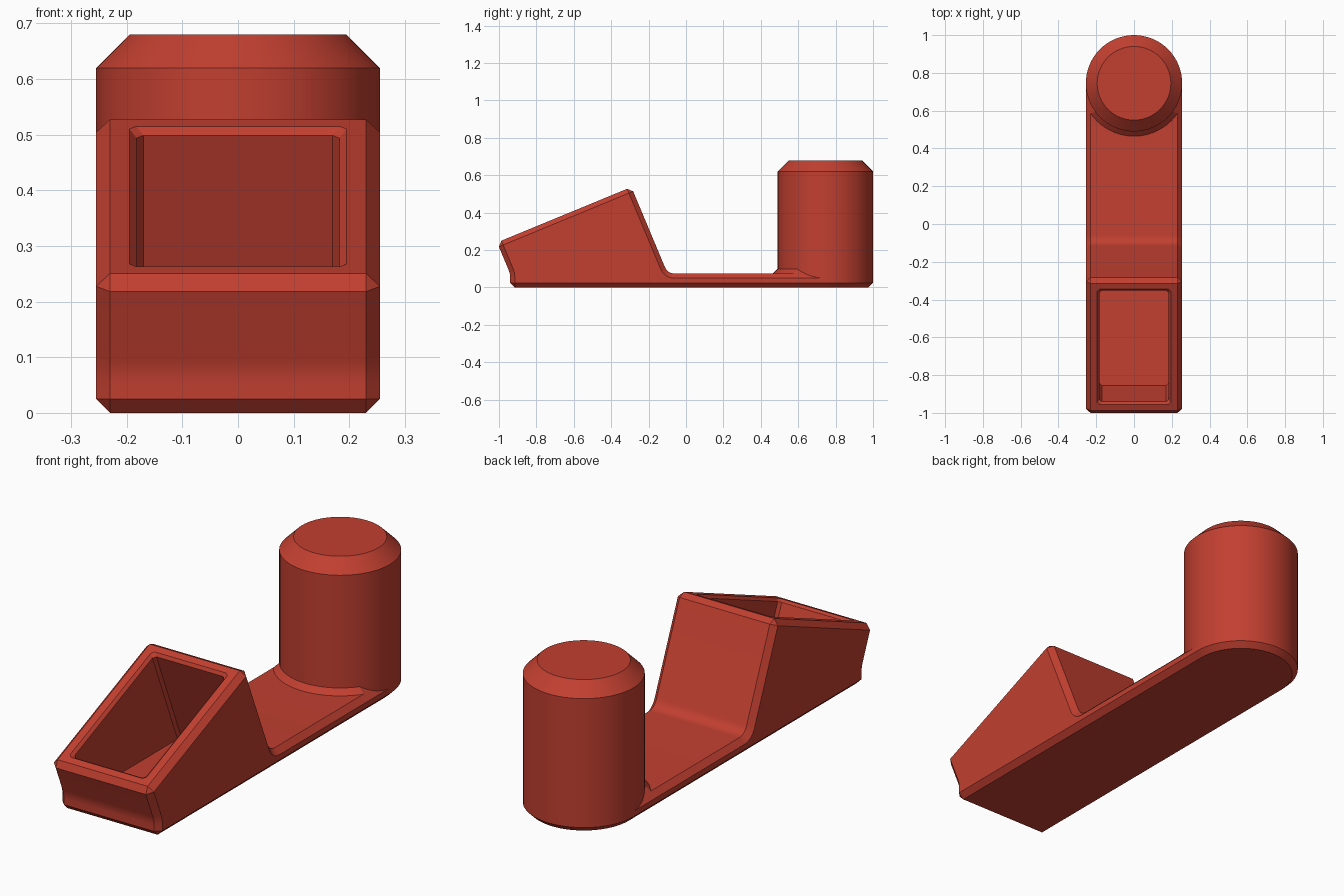
import bpy, bmesh, math
from mathutils import Vector

if "Cube" in bpy.data.objects:
    bpy.data.objects.remove(bpy.data.objects["Cube"])

red = bpy.data.materials.new("brick_red")
red.diffuse_color = (0.54, 0.05, 0.03, 1)
red.use_nodes = True
red.node_tree.nodes["Principled BSDF"].inputs["Base Color"].default_value = red.diffuse_color


def loft(name, rings):
    """Closed solid through rings with equal point counts."""
    bm = bmesh.new()
    loops = [[bm.verts.new(p) for p in ring] for ring in rings]
    n = len(loops[0])
    for a, b in zip(loops, loops[1:]):
        for i in range(n):
            j = (i + 1) % n
            bm.faces.new((a[i], a[j], b[j], b[i]))
    bm.faces.new(loops[0][::-1])
    bm.faces.new(loops[-1])
    bmesh.ops.recalc_face_normals(bm, faces=bm.faces)
    mesh = bpy.data.meshes.new(name)
    bm.to_mesh(mesh)
    bm.free()
    mesh.materials.append(red)
    obj = bpy.data.objects.new(name, mesh)
    bpy.context.collection.objects.link(obj)
    return obj


def lathe(name, profile, cy, n=64):
    return loft(name, [[(r * math.cos(2 * math.pi * i / n),
                         cy + r * math.sin(2 * math.pi * i / n), z)
                        for i in range(n)] for r, z in profile])


def select(obj):
    bpy.ops.object.select_all(action='DESELECT')
    obj.select_set(True)
    bpy.context.view_layer.objects.active = obj


def boolean(obj, cutter, operation):
    mod = obj.modifiers.new("cut", 'BOOLEAN')
    mod.operation, mod.solver, mod.object = operation, 'EXACT', cutter
    select(obj)
    bpy.ops.object.modifier_apply(modifier=mod.name)
    bpy.data.objects.remove(cutter)


HALF_W = 0.255     # half width and post radius
POST_Y = 0.745
PLATE = 0.075      # plate thickness
BEVEL = 0.025

# Sloped rim corners, and the rim's own axes: along the slope and into the tray
A, B = Vector((0, -1.01, 0.241)), Vector((0, -0.292, 0.537))
u = (B - A).normalized()
v = Vector((0, u.z, -u.y))

# Tray and plate: one side profile, extruded and chamfered
profile = [(-0.94, 0), (-0.94, 0.055), (-0.942, 0.075), (-0.949, 0.095),
           (A.y, A.z), (B.y, B.z)]
p0, p1, p2 = Vector((-0.114, 0.112)), Vector((-0.099, PLATE)), Vector((-0.059, PLATE))
for i in range(7):
    t = i / 6
    q = p0 * (1 - t) ** 2 + p1 * 2 * t * (1 - t) + p2 * t * t
    profile.append((q.x, q.y))
profile += [(POST_Y + BEVEL, PLATE), (POST_Y + BEVEL, 0)]
body = loft("tray_and_plate", [[(x, y, z) for y, z in profile] for x in (-HALF_W, HALF_W)])
mod = body.modifiers.new("chamfer", 'BEVEL')
mod.width, mod.segments = BEVEL, 1
mod.limit_method, mod.angle_limit = 'ANGLE', math.radians(40)
mod.use_clamp_overlap = False
select(body)
bpy.ops.object.modifier_apply(modifier=mod.name)

# Tray pocket: chamfered mouth, walls square to the rim, level floor
c = 0.0125
length = (B - A).length


def pocket_ring(grow, depth=None, floor=None):
    s0, s1, w = 0.0575 - grow, length - 0.0575 + grow, 0.195 + grow
    outline = [(s0 + c, -w), (s1 - c, -w), (s1, -w + c), (s1, w - c),
               (s1 - c, w), (s0 + c, w), (s0, w - c), (s0, -w + c)]
    ring = []
    for s, x in outline:
        p = A + u * s
        d = depth if floor is None else (floor - p.z) / v.z
        p = p + v * d
        ring.append((x, p.y, p.z))
    return ring


pocket = loft("pocket_cutter", [pocket_ring(c, -c), pocket_ring(-c, c),
                                pocket_ring(-c, floor=0.05)])
boolean(body, pocket, 'DIFFERENCE')

# Round post with chamfered ends
post = lathe("post", [(HALF_W - BEVEL, 0), (HALF_W, BEVEL), (HALF_W, 0.62), (0.195, 0.68)], POST_Y)

# Sloped collar where the post meets the plate, trimmed by the plate's side chamfers
collar = lathe("post_collar", [(HALF_W + 0.026, 0.074), (HALF_W, 0.1)], POST_Y)
section = [(-HALF_W, 0.05), (HALF_W, 0.05), (0.155, 0.15), (-0.155, 0.15)]
trim = loft("collar_cutter", [[(x, y, z) for x, z in section] for y in (0.3, POST_Y)])
boolean(collar, trim, 'INTERSECT')

for obj in (body, post, collar):
    select(obj)
    bpy.ops.object.shade_smooth_by_angle(angle=math.radians(25))
